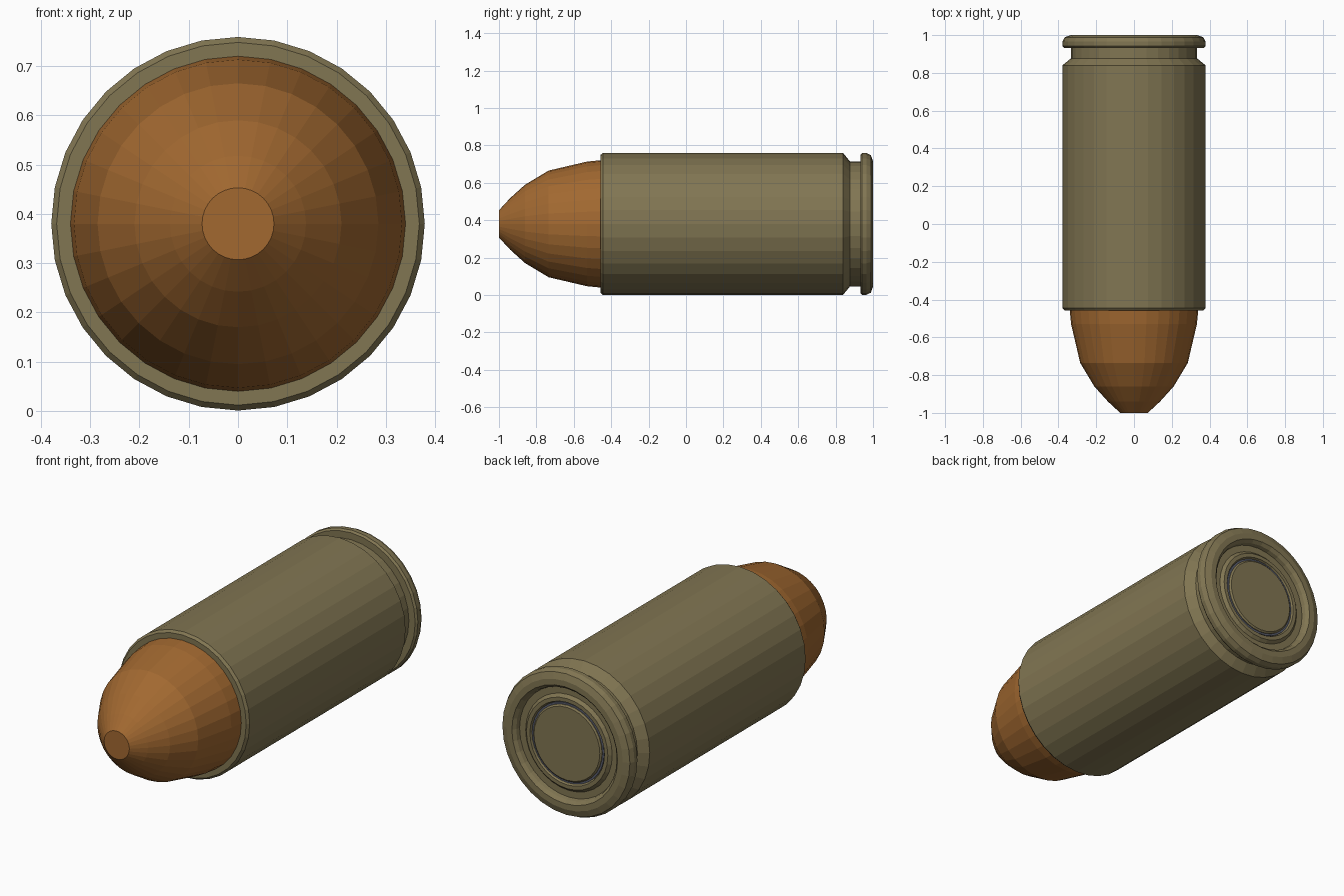
import bpy, math

if "Cube" in bpy.data.objects:
    bpy.data.objects.remove(bpy.data.objects["Cube"])

SIDES = 32
CENTRE_Z = 0.38


def material(name, rgb):
    m = bpy.data.materials.new(name)
    m.diffuse_color = (*rgb, 1)
    m.use_nodes = True
    m.node_tree.nodes["Principled BSDF"].inputs["Base Color"].default_value = m.diffuse_color
    return m


def lathe(name, profile, mat):
    """Revolve (radius, y) points about the y axis; the ends get flat caps."""
    verts, faces = [], []
    for r, y in profile:
        for i in range(SIDES):
            a = 2 * math.pi * i / SIDES
            verts.append((r * math.sin(a), y, CENTRE_Z + r * math.cos(a)))
    for k in range(len(profile) - 1):
        for i in range(SIDES):
            j = (i + 1) % SIDES
            a, b = k * SIDES, (k + 1) * SIDES
            faces.append((a + i, b + i, b + j, a + j))
    last = (len(profile) - 1) * SIDES
    faces.append(tuple(range(SIDES)))
    faces.append(tuple(last + i for i in reversed(range(SIDES))))
    mesh = bpy.data.meshes.new(name)
    mesh.from_pydata(verts, [], faces)
    mesh.materials.append(mat)
    mesh.update()
    obj = bpy.data.objects.new(name, mesh)
    bpy.context.collection.objects.link(obj)
    return obj


brass = material("brass", (0.22, 0.18, 0.085))
copper = material("copper", (0.36, 0.14, 0.03))
steel = material("steel", (0.10, 0.11, 0.15))

# Bullet with flat tip
lathe("bullet", [(0.073, -1.0), (0.138, -0.94), (0.21, -0.86), (0.285, -0.735),
                 (0.333, -0.53), (0.34, -0.46), (0.34, -0.40)], copper)

# Case: mouth, wall, extractor groove, rim and stepped recess in the head
lathe("case", [(0.34, -0.458), (0.368, -0.458), (0.379, -0.445), (0.379, 0.84),
               (0.334, 0.877), (0.334, 0.932), (0.37, 0.932), (0.379, 0.942),
               (0.379, 0.965), (0.368, 0.988), (0.335, 1.0), (0.305, 1.0),
               (0.29, 0.985), (0.285, 0.965), (0.25, 0.965), (0.235, 0.98),
               (0.215, 0.98), (0.208, 0.965)], brass)

# Primer set in the head, with a thin dark seam around it
lathe("primer_seam", [(0.208, 0.95), (0.208, 0.972), (0.198, 0.972), (0.198, 0.95)], steel)
lathe("primer", [(0.198, 0.95), (0.198, 0.975), (0.19, 0.982)], brass)
